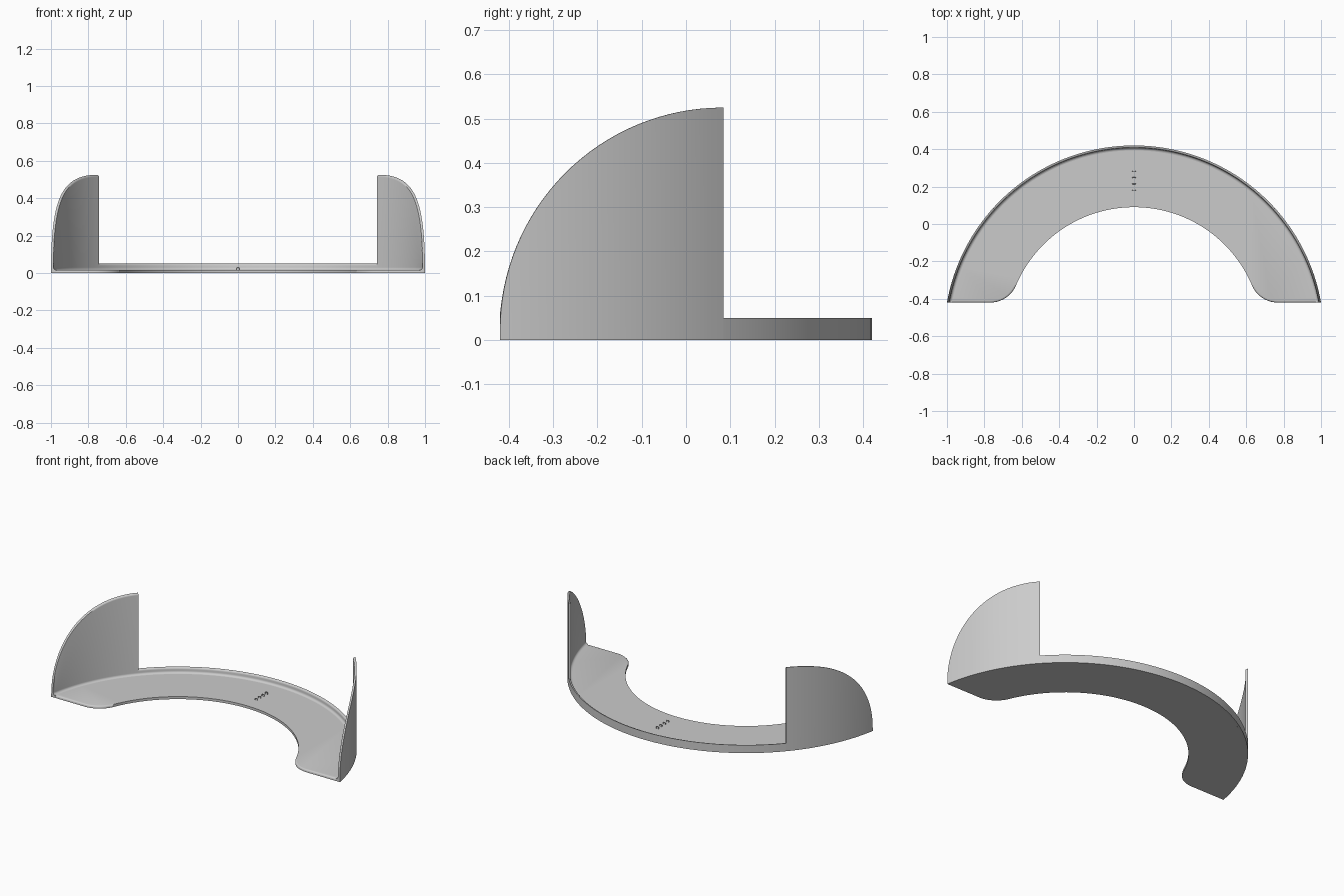
import bpy, bmesh, math

if "Cube" in bpy.data.objects:
    bpy.data.objects.remove(bpy.data.objects["Cube"])

CY, RO, RI = -0.595, 1.015, 0.685     # shared arc centre, outer and inner radius
Y0, YS = -0.42, 0.085                 # front edge, step where side walls end
T, ZP, F = 0.013, 0.016, 0.014        # wall thickness, plate top, cove fillet


def finish(name, bm):
    bmesh.ops.recalc_face_normals(bm, faces=bm.faces)
    me = bpy.data.meshes.new(name)
    bm.to_mesh(me)
    bm.free()
    ob = bpy.data.objects.new(name, me)
    bpy.context.collection.objects.link(ob)
    bpy.ops.object.select_all(action='DESELECT')
    ob.select_set(True)
    bpy.context.view_layer.objects.active = ob
    bpy.ops.object.shade_smooth_by_angle(angle=math.radians(35))
    return ob


def arc(cx, cy, r, a0, a1, n):
    return [(cx + r * math.cos(a0 + (a1 - a0) * i / n),
             cy + r * math.sin(a0 + (a1 - a0) * i / n)) for i in range(n + 1)]


# curved base plate with rounded feet
rp = RO - T
tip = math.asin((Y0 - CY) / rp)
outer = arc(0, CY, rp, tip, math.pi - tip, 96)
fr = 0.15
fy = Y0 + fr
fx = math.sqrt((RI + fr) ** 2 - (fy - CY) ** 2)
ft = math.atan2(fy - CY, fx)
foot = arc(fx, fy, fr, -math.pi / 2, -math.pi + ft, 14)
inner = arc(0, CY, RI, math.pi - ft, ft, 72)
left_foot = [(-x, y) for x, y in foot]
outline = outer + left_foot + inner[1:-1] + foot[::-1]
bm = bmesh.new()
base = bm.faces.new([bm.verts.new((x, y, 0)) for x, y in outline])
ext = bmesh.ops.extrude_face_region(bm, geom=[base], use_keep_orig=True)
for v in ext['geom']:
    if isinstance(v, bmesh.types.BMVert):
        v.co.z = ZP
on_arc = lambda v: abs(math.hypot(v.co.x, v.co.y - CY) - rp) < 1e-4
edges = [e for e in bm.edges if all(v.co.z > ZP / 2 for v in e.verts)
         and not all(on_arc(v) for v in e.verts)]
bmesh.ops.bevel(bm, geom=edges, offset=0.009, segments=3, profile=0.5, affect='EDGES')
finish("base_plate", bm)

# back rim and rounded side walls: one section swept round the arc
stations = []
for i in range(33):
    a = math.pi / 2 * i / 32
    y = YS - (YS - Y0) * math.cos(a)
    stations.append((math.asin((y - CY) / RO), 0.02 + 0.505 * math.sin(a)))
a_step = stations[-1][0]
rim = [(a_step + (math.pi - 2 * a_step) * i / 60, 0.05) for i in range(61)]
stations = stations + rim + [(math.pi - a, h) for a, h in stations[::-1]]
bm = bmesh.new()
rings = []
for a, h in stations:
    sec = [(0, 0), (0, h), (0.003, h), (0.008, h - 0.002), (0.012, h - 0.006), (T, h - 0.011)]
    sec += [(T + F * (1 - math.cos(b)), ZP + F * (1 - math.sin(b)))
            for b in [math.pi / 2 * k / 5 for k in range(6)]]
    sec += [(T + F, 0.001), (T, 0)]
    ring = []
    for d, z in sec:
        r = RO - d
        ring.append(bm.verts.new((r * math.cos(a), max(Y0, CY + r * math.sin(a)), min(z, h))))
    rings.append(ring)
n = len(rings[0])
for p, q in zip(rings, rings[1:]):
    for k in range(n):
        m = (k + 1) % n
        bm.faces.new((p[k], p[m], q[m], q[k]))
bm.faces.new(rings[0])
bm.faces.new(rings[-1])
bmesh.ops.remove_doubles(bm, verts=bm.verts, dist=1e-5)
finish("wall_and_rim", bm)

# row of tiny upright loops on the plate
for i in range(4):
    bpy.ops.mesh.primitive_torus_add(location=(0, 0.18 + i * 0.034, 0.021),
                                     rotation=(math.pi / 2, 0, 0), major_radius=0.008,
                                     minor_radius=0.002, major_segments=20, minor_segments=8)
    bpy.context.object.name = f"small_loop_{i + 1}"
    bpy.ops.object.shade_smooth()
